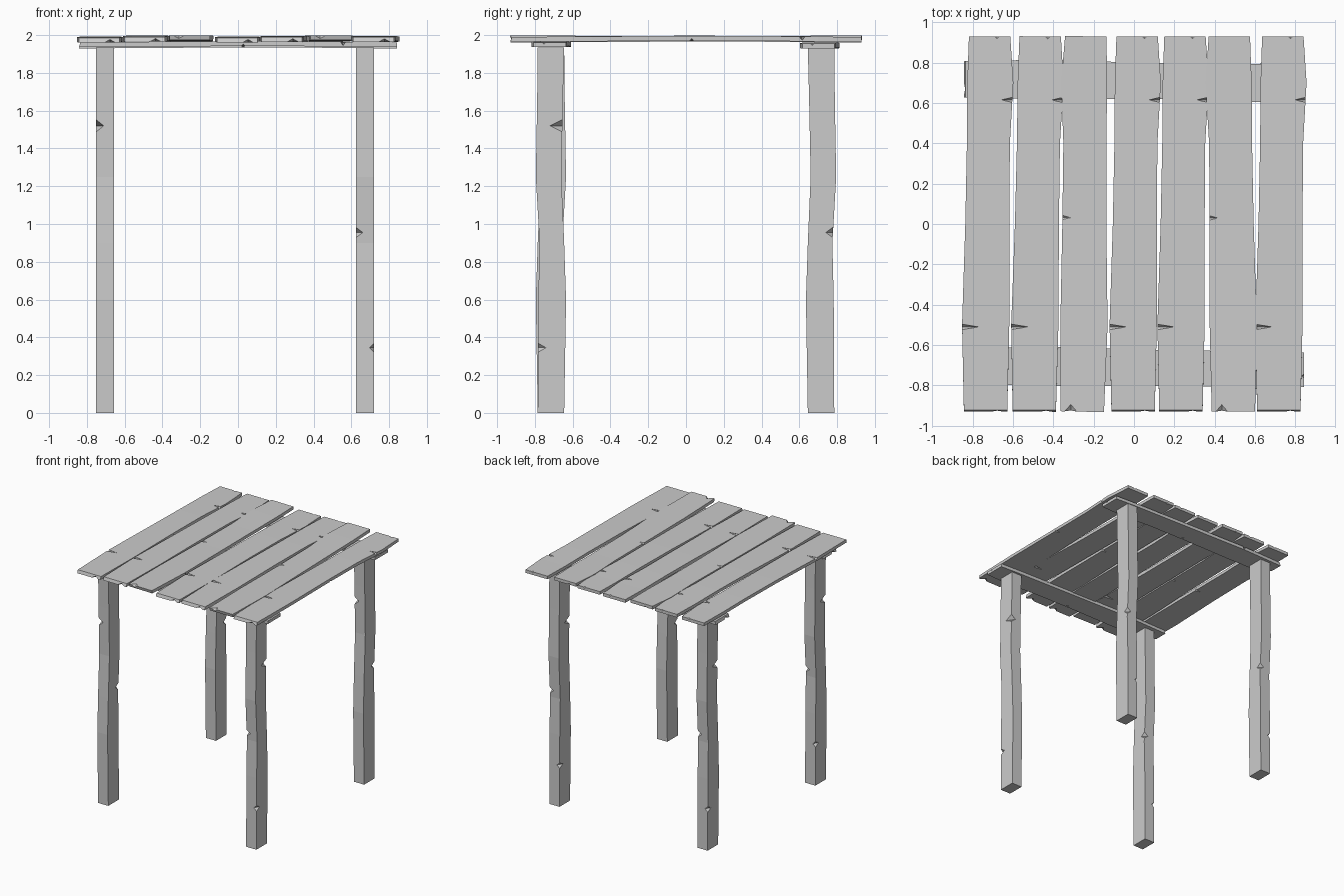
import bpy, bmesh
from math import pi
from mathutils import Matrix, Vector

cube = bpy.data.objects.get("Cube")
if cube:
    bpy.data.objects.remove(cube, do_unlink=True)

wood = bpy.data.materials.new("grey_wood")
wood.use_nodes = True
GREY = (0.6, 0.6, 0.6, 1)
wood.diffuse_color = GREY
wood.node_tree.nodes["Principled BSDF"].inputs["Base Color"].default_value = GREY


def new_object(name, bm):
    bmesh.ops.recalc_face_normals(bm, faces=bm.faces)
    mesh = bpy.data.meshes.new(name)
    bm.to_mesh(mesh)
    bm.free()
    mesh.materials.append(wood)
    obj = bpy.data.objects.new(name, mesh)
    bpy.context.collection.objects.link(obj)
    return obj


def board(name, rings):
    """Skin a chain of four-cornered rings and cap both ends."""
    bm = bmesh.new()
    loops = [[bm.verts.new(p) for p in ring] for ring in rings]
    for a, b in zip(loops, loops[1:]):
        for i in range(4):
            j = (i + 1) % 4
            bm.faces.new((a[i], a[j], b[j], b[i]))
    bm.faces.new(loops[0])
    bm.faces.new(loops[-1])
    return new_object(name, bm)


def chip(obj, cuts):
    """Cut diamond-shaped chips (centre, half sizes) out of the edges."""
    bm = bmesh.new()
    for centre, size in cuts:
        c = Vector(centre)
        pts = [bm.verts.new(c + Vector([s * size[k] if i == k else 0 for i in range(3)]))
               for k in range(3) for s in (1, -1)]
        for x in pts[0:2]:
            for y in pts[2:4]:
                for z in pts[4:6]:
                    bm.faces.new((x, y, z))
    cutter = new_object(obj.name + "_cutter", bm)
    mod = obj.modifiers.new("chips", "BOOLEAN")
    mod.operation, mod.solver, mod.object = "DIFFERENCE", "EXACT", cutter
    bpy.context.view_layer.update()
    mesh = bpy.data.meshes.new_from_object(
        obj.evaluated_get(bpy.context.evaluated_depsgraph_get()))
    obj.modifiers.clear()
    obj.data = mesh
    bpy.data.objects.remove(cutter, do_unlink=True)


def copy_of(source, name, matrix):
    obj = bpy.data.objects.new(name, source.data.copy())
    obj.data.transform(matrix)
    bpy.context.collection.objects.link(obj)


def move(x, y, z):
    return Matrix.Translation((x, y, z))


# Crooked plank lying along y: y, left edge, right edge, upward bow
H = 0.013
outline = [(-0.93, -0.115, 0.1, 0), (-0.5, -0.124, 0.11, 0.003), (0, -0.108, 0.11, 0.006),
           (0.4, -0.1, 0.113, 0.005), (0.7, -0.098, 0.13, 0.002), (0.93, -0.09, 0.115, 0)]
rings = []
for y, l, r, b in outline:
    lean = 0.008 if y == -0.93 else 0   # sloping front end
    rings.append([(l, y, b - H), (r, y, b - H), (r, y + lean, b + H), (l, y + lean, b + H)])
plank = board("plank", rings)
chip(plank, [((-0.124, -0.51, H), (0.1, 0.016, 0.018)),
             ((0.122, 0.615, H), (0.06, 0.014, 0.018)),
             ((0.11, 0.03, -H), (0.06, 0.016, 0.018)),
             ((0.05, -0.93, -H), (0.03, 0.035, 0.02)),
             ((0.05, 0.93, H), (0.012, 0.012, 0.01))])

# Crooked leg standing along z: z, front edge, back edge
W = 0.0475
shape = [(0, -0.07, 0.07), (0.6, -0.067, 0.08), (0.9, -0.06, 0.07),
         (1.25, -0.08, 0.055), (1.65, -0.073, 0.063), (1.935, -0.07, 0.07)]
leg = board("leg", [[(-W, f, z), (W, f, z), (W, b, z), (-W, b, z)] for z, f, b in shape])
chip(leg, [((W, 0.06, 1.52), (0.04, 0.065, 0.032)),
           ((W, -0.068, 0.345), (0.025, 0.042, 0.024)),
           ((-W, -0.063, 0.955), (0.035, 0.038, 0.028))])

# Table top: two boards are turned over
turn_over = Matrix.Rotation(pi, 4, "Y")
top_boards = [(-0.728, 1.973, 0, False), (-0.482, 1.978, -0.005, False),
              (-0.245, 1.986, -0.02, True), (0.003, 1.973, 0, False),
              (0.24, 1.977, 0, False), (0.485, 1.986, 0, True), (0.725, 1.977, 0, False)]
for n, (x, z, yaw, flipped) in enumerate(top_boards, 1):
    m = move(x, 0, z) @ Matrix.Rotation(yaw, 4, "Z")
    copy_of(plank, f"top_board_{n}", m @ turn_over if flipped else m)

# Cross boards under the top
size = Matrix.Diagonal((0.83, 0.905, 1, 1))
copy_of(plank, "front_cross_board", move(0, -0.711, 1.949) @ Matrix.Rotation(-pi / 2, 4, "Z") @ size)
copy_of(plank, "back_cross_board", move(0, 0.711, 1.942) @ Matrix.Rotation(-pi / 2, 4, "Z") @ size)

# Legs: three are turned half round
half_turn = Matrix.Rotation(pi, 4, "Z")
for name, x, y in (("front_left_leg", 0.673, -0.715), ("front_right_leg", -0.703, -0.715),
                   ("back_left_leg", 0.673, 0.715), ("back_right_leg", -0.703, 0.715)):
    m = move(x, y, 0)
    copy_of(leg, name, m if name == "front_left_leg" else m @ half_turn)

for pattern in (plank, leg):
    bpy.data.objects.remove(pattern, do_unlink=True)
